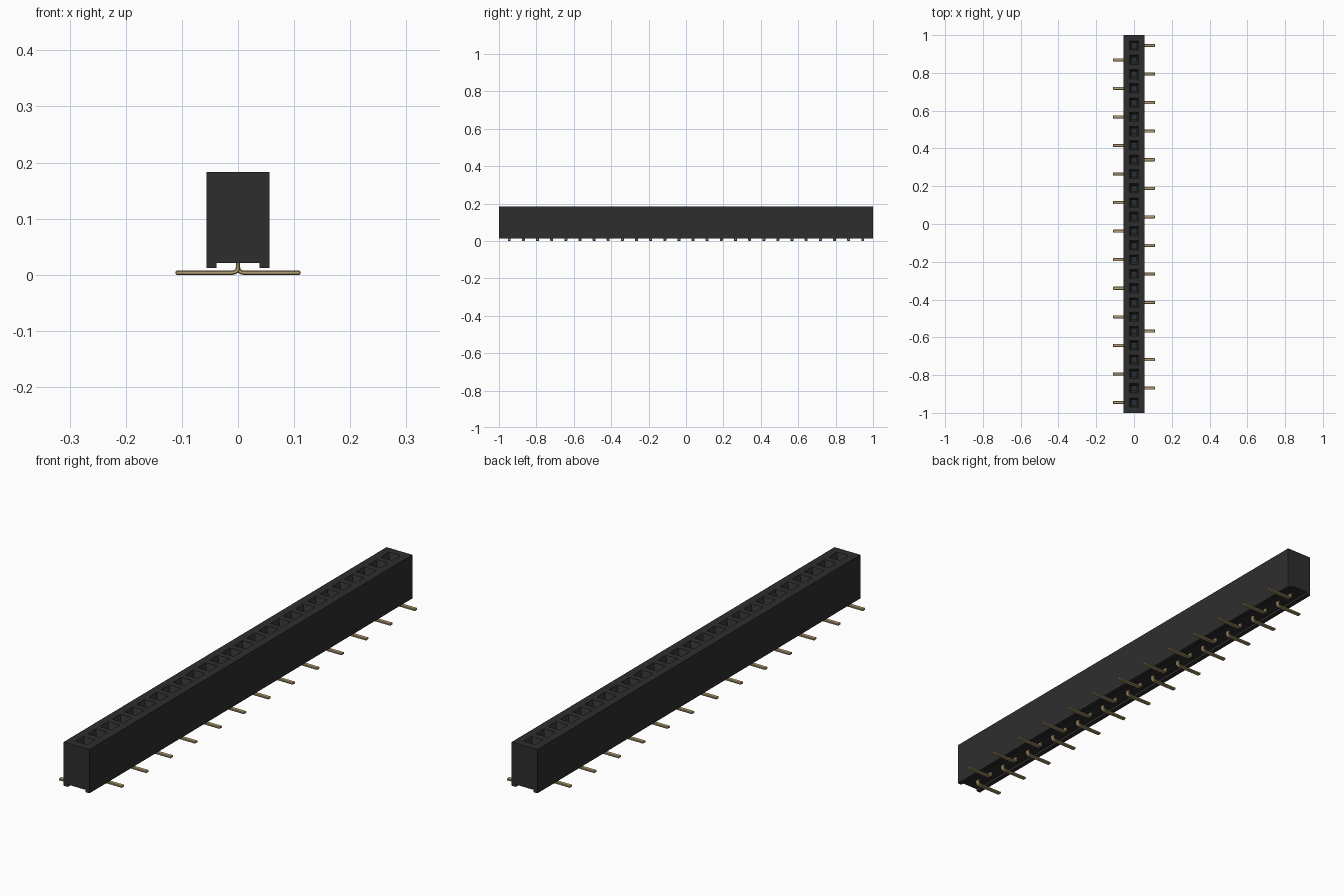
import bpy, bmesh, math

cube = bpy.data.objects.get("Cube")
if cube:
    bpy.data.objects.remove(cube, do_unlink=True)

COUNT, PITCH = 26, 0.0756
HALF_W, TOP = 0.056, 0.183


def material(name, rgb):
    m = bpy.data.materials.new(name)
    m.use_nodes = True
    m.diffuse_color = (*rgb, 1)
    m.node_tree.nodes["Principled BSDF"].inputs["Base Color"].default_value = (*rgb, 1)
    return m


black = material("black plastic", (0.027, 0.027, 0.027))
gold = material("gold contact", (0.46, 0.35, 0.17))


def finish(name, bm, mat):
    bmesh.ops.remove_doubles(bm, verts=bm.verts, dist=1e-5)
    bmesh.ops.recalc_face_normals(bm, faces=bm.faces)
    mesh = bpy.data.meshes.new(name)
    bm.to_mesh(mesh)
    bm.free()
    mesh.materials.append(mat)
    obj = bpy.data.objects.new(name, mesh)
    bpy.context.collection.objects.link(obj)
    return obj


# Socket housing: channel-bottomed bar made of one cell per contact
bm = bmesh.new()


def face(points):
    bm.faces.new([bm.verts.new(p) for p in points])


profile = [(HALF_W, TOP), (HALF_W, 0.012), (0.038, 0.012), (0.038, 0.021),
           (-0.038, 0.021), (-0.038, 0.012), (-HALF_W, 0.012), (-HALF_W, TOP)]
centers = [(i - (COUNT - 1) / 2) * PITCH for i in range(COUNT)]
bounds = [-1] + [y + PITCH / 2 for y in centers[:-1]] + [1]


def rect(hx, y0, y1, z):
    return [(-hx, y0, z), (hx, y0, z), (hx, y1, z), (-hx, y1, z)]


for i, yc in enumerate(centers):
    y0, y1 = bounds[i], bounds[i + 1]
    for (xa, za), (xb, zb) in zip(profile, profile[1:]):
        face([(xa, y0, za), (xb, y0, zb), (xb, y1, zb), (xa, y1, za)])
    # Top opening, steep lead-in funnel, then a square shaft
    rings = [rect(HALF_W, y0, y1, TOP)]
    for h, z in ((0.025, TOP), (0.013, 0.152), (0.013, 0.10)):
        rings.append(rect(h, yc - h, yc + h, z))
    for a, b in zip(rings, rings[1:]):
        for k in range(4):
            n = (k + 1) % 4
            face([a[k], a[n], b[n], b[k]])
    face(rings[-1])
for y in (-1, 1):
    face([(x, y, z) for x, z in profile])
finish("socket_housing", bm, black)

# Contact tail: bent flat strip, alternating sides
T, R, LENGTH, WIDTH = 0.008, 0.005, 0.111, 0.016


def arc(r):
    cx, cz = T / 2 + R, T + R
    return [(cx - r * math.cos(a), cz - r * math.sin(a))
            for a in (k * math.pi / 8 for k in range(5))]


outline = ([(-T / 2, 0.03)] + arc(R + T) + [(LENGTH, 0), (LENGTH, T)]
           + arc(R)[::-1] + [(T / 2, 0.03)])


def tail_mesh():
    b = bmesh.new()
    f = b.faces.new([b.verts.new((x, -WIDTH / 2, z)) for x, z in outline])
    ext = bmesh.ops.extrude_face_region(b, geom=[f])["geom"]
    bmesh.ops.translate(b, vec=(0, WIDTH, 0),
                        verts=[v for v in ext if isinstance(v, bmesh.types.BMVert)])
    return b


first = finish("contact_tail", tail_mesh(), gold)
for i, y in enumerate(reversed(centers)):
    tail = first if i == 0 else bpy.data.objects.new("contact_tail", first.data)
    if i:
        bpy.context.collection.objects.link(tail)
    tail.location.y = y
    tail.rotation_euler.z = math.pi * (i % 2)
    bevel = tail.modifiers.new("edge_bevel", 'BEVEL')
    bevel.width = 0.0018
    bevel.segments = 1
    bevel.limit_method = 'ANGLE'
    bevel.angle_limit = math.radians(50)
